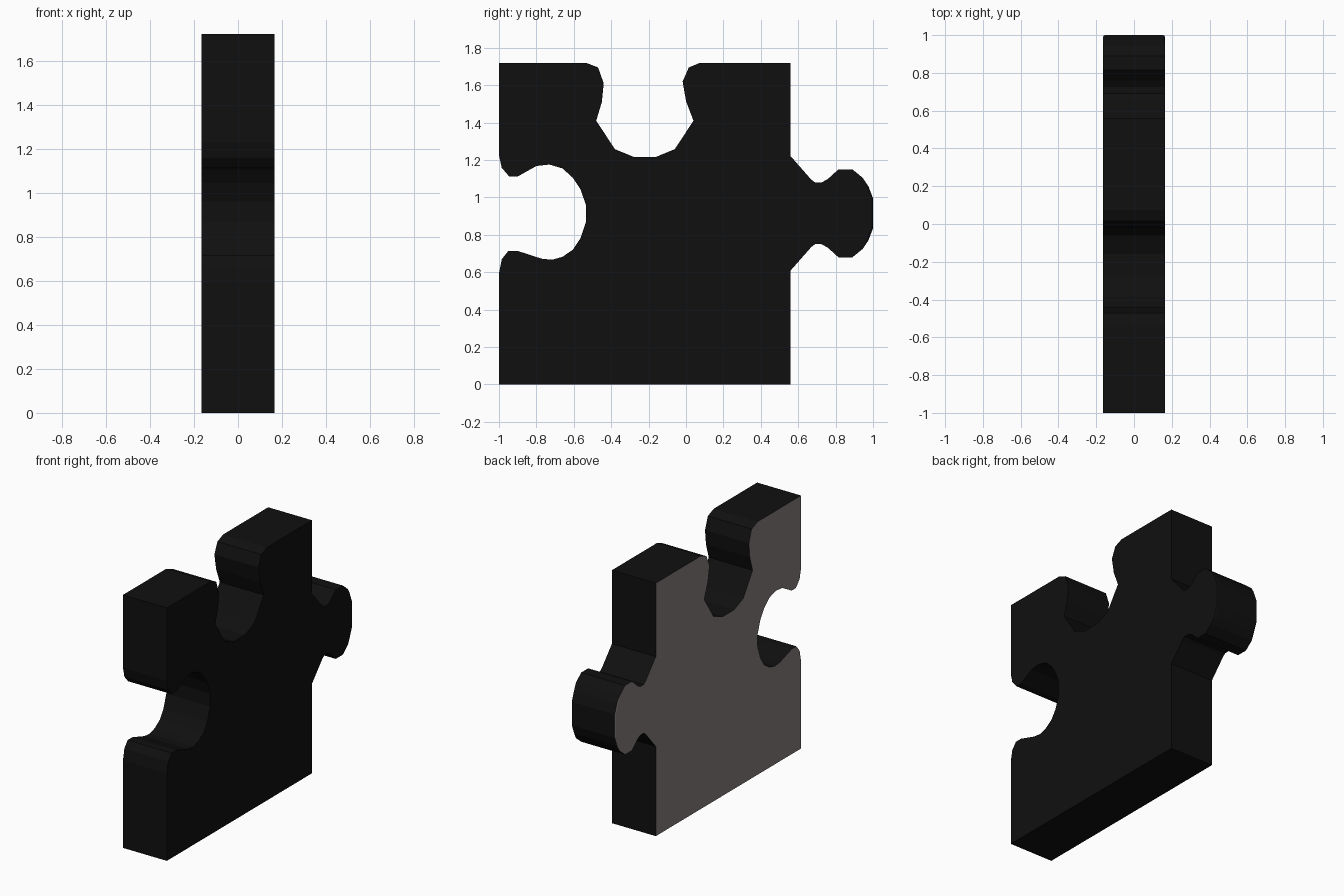
import bpy, bmesh

if "Cube" in bpy.data.objects:
    bpy.data.objects.remove(bpy.data.objects["Cube"])

HALF = 0.165     # half thickness
MID = 0.915      # height of the tab centre line


def material(name, rgb):
    m = bpy.data.materials.new(name)
    m.diffuse_color = (*rgb, 1)
    m.use_nodes = True
    m.node_tree.nodes["Principled BSDF"].inputs["Base Color"].default_value = m.diffuse_color
    return m


# Outline in (y, z), anticlockwise from the bottom left corner
tab = [(0.56, 0.61), (0.67, 0.735), (0.69, 0.75), (0.725, 0.75), (0.76, 0.73),
       (0.815, 0.68), (0.89, 0.68), (0.945, 0.725), (0.975, 0.77), (0.995, 0.835)]
tab += [(y, 2 * MID - z) for y, z in reversed(tab)]

top_socket = [(0.075, 1.72), (0.015, 1.695), (-0.018, 1.62), (0.0, 1.515),
              (0.04, 1.41), (-0.06, 1.258), (-0.16, 1.217), (-0.28, 1.217),
              (-0.38, 1.258), (-0.48, 1.41), (-0.45, 1.51), (-0.44, 1.61),
              (-0.47, 1.695), (-0.535, 1.72)]

side_socket = [(-1, 1.225), (-0.985, 1.158), (-0.945, 1.112), (-0.9, 1.112),
               (-0.8, 1.168), (-0.73, 1.176), (-0.66, 1.155), (-0.605, 1.105),
               (-0.565, 1.045), (-0.535, 0.96)]
side_socket += [(-0.535, 0.87), (-0.565, 0.78), (-0.605, 0.72), (-0.66, 0.683),
                (-0.715, 0.667), (-0.77, 0.672), (-0.9, 0.714), (-0.95, 0.714),
                (-0.985, 0.67), (-1, 0.595)]

outline = ([(-1, 0), (0.56, 0)] + tab + [(0.56, 1.72)] + top_socket
           + [(-1, 1.72)] + side_socket)
# Let the tip of the tab reach exactly y = 1
outline = [(1.0 if y > 0.99 else y, z) for y, z in outline]

# Extrude the outline through the thickness
bm = bmesh.new()
face = bm.faces.new([bm.verts.new((-HALF, y, z)) for y, z in outline])
ext = bmesh.ops.extrude_face_region(bm, geom=[face], use_keep_orig=True)
for v in ext["geom"]:
    if isinstance(v, bmesh.types.BMVert):
        v.co.x = HALF
bmesh.ops.recalc_face_normals(bm, faces=bm.faces[:])

# Round the outer rim of the tab
rim = [e for e in bm.edges if all(v.co.y > 0.96 for v in e.verts)
       and abs(e.verts[0].co.x - e.verts[1].co.x) < 0.01]
bmesh.ops.bevel(bm, geom=rim, offset=0.025, segments=2, profile=0.5,
                affect='EDGES', clamp_overlap=True)

# Plain grey card on the back, black everywhere else
for f in bm.faces:
    f.material_index = 1 if f.normal.x < -0.8 else 0

mesh = bpy.data.meshes.new("puzzle_piece")
bm.to_mesh(mesh)
bm.free()
mesh.materials.append(material("black", (0.005, 0.005, 0.005)))
mesh.materials.append(material("card_grey", (0.24, 0.21, 0.215)))
piece = bpy.data.objects.new("puzzle_piece", mesh)
bpy.context.collection.objects.link(piece)
